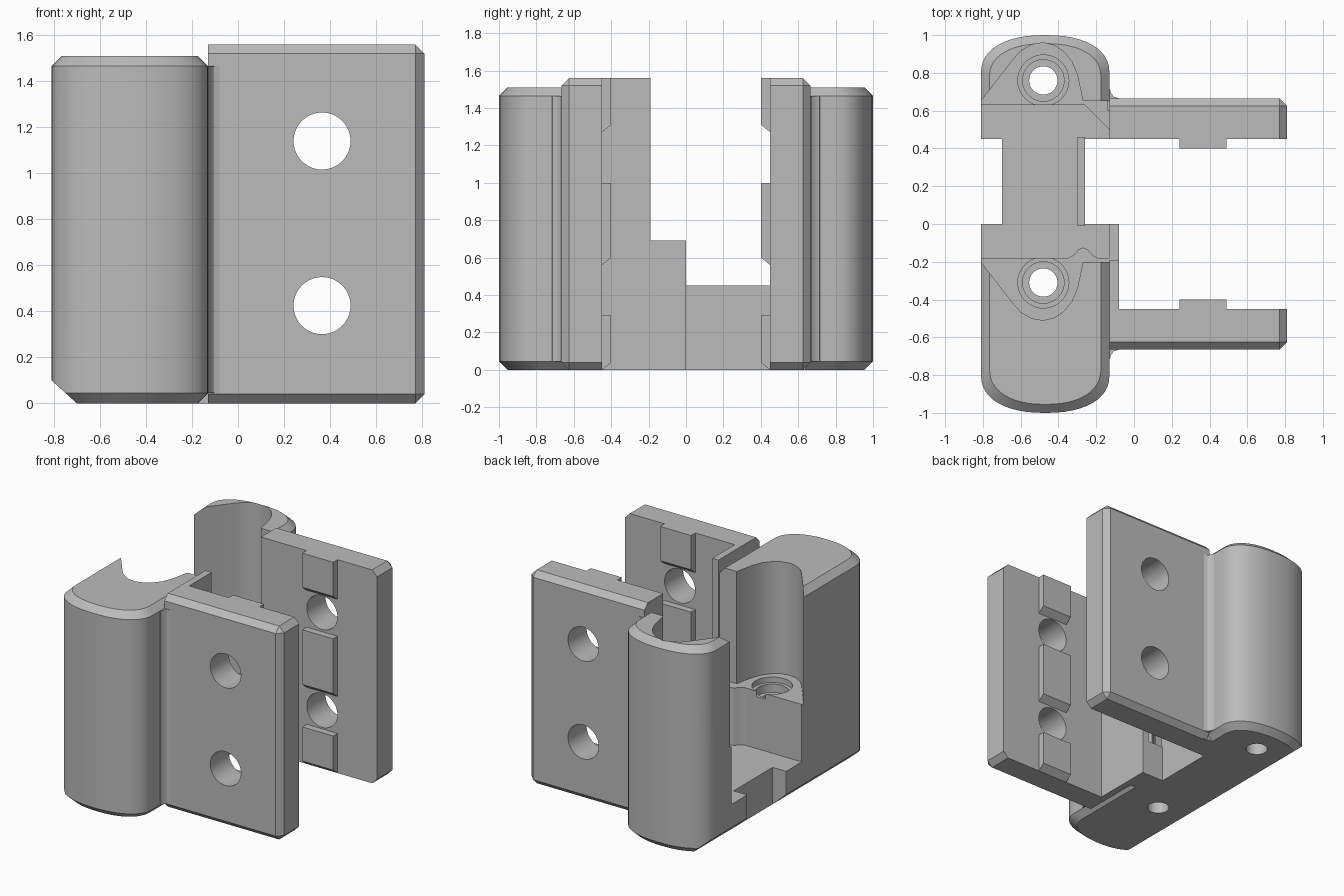
import bpy, bmesh, math
from mathutils import Vector

cube = bpy.data.objects.get("Cube")
if cube:
    bpy.data.objects.remove(cube, do_unlink=True)

grey = bpy.data.materials.new("plain grey")
grey.use_nodes = True
colour = (0.5, 0.5, 0.5, 1)
grey.diffuse_color = colour
grey.node_tree.nodes["Principled BSDF"].inputs["Base Color"].default_value = colour

CX = -0.47      # centre line of the two rounded posts
HALF = 0.34     # half width of a post
TOP = 1.51      # post height
PLATE_TOP = 1.56
SEAT = 0.69     # screw seat height
FLOOR = 0.27
CH = 0.045      # chamfer


def finish(name, bm):
    bmesh.ops.recalc_face_normals(bm, faces=bm.faces)
    mesh = bpy.data.meshes.new(name)
    bm.to_mesh(mesh)
    bm.free()
    mesh.materials.append(grey)
    ob = bpy.data.objects.new(name, mesh)
    bpy.context.collection.objects.link(ob)
    return ob


def loft(rings):
    """Solid from matching rings of 3D points."""
    bm = bmesh.new()
    rows = [[bm.verts.new(p) for p in ring] for ring in rings]
    n = len(rows[0])
    for a, b in zip(rows, rows[1:]):
        for i in range(n):
            j = (i + 1) % n
            bm.faces.new((a[i], a[j], b[j], b[i]))
    bm.faces.new(rows[0])
    bm.faces.new(rows[-1])
    bmesh.ops.recalc_face_normals(bm, faces=bm.faces)
    return bm


def prism(pts, z0, z1):
    return loft([[(x, y, z) for x, y in pts] for z in (z0, z1)])


def box(x0, x1, y0, y1, z0, z1):
    return prism([(x0, y0), (x1, y0), (x1, y1), (x0, y1)], z0, z1)


def disc(x, y, r, n=40):
    return [(x + r * math.cos(i * math.tau / n), y + r * math.sin(i * math.tau / n))
            for i in range(n)]


def slant(bm):
    """Wide chamfer under the outer side."""
    bmesh.ops.recalc_face_normals(bm, faces=bm.faces)
    cut = bmesh.ops.bisect_plane(
        bm, geom=bm.verts[:] + bm.edges[:] + bm.faces[:], dist=1e-5,
        plane_co=(-0.7, 0, 0), plane_no=Vector((-0.1, 0, -0.11)).normalized(),
        clear_outer=True)
    bmesh.ops.holes_fill(bm, edges=[e for e in bm.edges if e.is_boundary], sides=0)
    return bm


def carve(ob, cutters):
    for bm in cutters:
        c = finish("cutter", bm)
        c.hide_render = True
        mod = ob.modifiers.new("cut", "BOOLEAN")
        mod.operation, mod.solver, mod.object = "DIFFERENCE", "EXACT", c
        deps = bpy.context.evaluated_depsgraph_get()
        mesh = bpy.data.meshes.new_from_object(ob.evaluated_get(deps))
        ob.modifiers.clear()
        ob.data = mesh
        bpy.data.objects.remove(c, do_unlink=True)


def post(name, edge, s):
    """Rounded post with a scooped recess and a stepped screw hole."""
    depth = 1 - abs(edge)
    straight = depth - 0.2
    outline = [(-HALF, 0)]
    for i in range(25):
        a = math.pi * (1 - i / 24)
        c, d = math.cos(a), max(math.sin(a), 0)
        outline.append((HALF * math.copysign(abs(c) ** 0.88, c), straight + 0.2 * d ** 0.88))
    outline.append((HALF, 0))

    def ring(z, inset):
        kx, kv = 1 - inset / HALF, 1 - inset / depth
        return [(CX + x * kx, edge + s * v * kv, z) for x, v in outline]

    ob = finish(name, slant(loft([ring(0, CH), ring(CH, 0), ring(TOP - CH, 0), ring(TOP, CH)])))
    scoop = [(-0.9, -0.1), (-0.815, 0.015), (-0.64, 0.24), (-0.6, 0.285), (-0.54, 0.32),
             (-0.48, 0.33), (-0.42, 0.315), (-0.37, 0.28), (-0.33, 0.23), (-0.3, 0.16),
             (-0.27, 0.02), (-0.1, 0.02), (-0.1, -0.1)]
    hy = edge + s * 0.13
    carve(ob, [prism([(x, edge + s * v) for x, v in scoop], SEAT, 2),
               prism(disc(-0.48, hy, 0.135), SEAT - 0.04, 0.8),
               prism(disc(-0.48, hy, 0.11), SEAT - 0.1, 0.8),
               prism(disc(-0.48, hy, 0.075), -0.1, 0.8)])


def plate(name, s):
    """Clamp plate with chamfered outer edges and two bolt holes."""
    lo, hi = sorted((s * 0.45, s * 0.665))
    bm = box(-0.13, 0.81, lo, hi, 0, PLATE_TOP)
    picked = []
    for e in bm.edges:
        m = (e.verts[0].co + e.verts[1].co) / 2
        outer, end = abs(m.y) > 0.66, m.x > 0.8
        cap = m.z < 0.01 or m.z > PLATE_TOP - 0.01
        if (outer and (end or cap)) or (end and cap):
            picked.append(e)
    bmesh.ops.bevel(bm, geom=picked, offset=0.04, segments=1, affect="EDGES")
    ob = finish(name, bm)
    bores = []
    for z in (0.425, 1.14):
        ring = disc(0.365, z, 0.124)
        bores.append(loft([[(x, y, h) for x, h in ring] for y in (lo - 0.1, hi + 0.1)]))
    carve(ob, bores)


def pad(name, s, z0, z1):
    """Raised grip pad with a sloping underside."""
    side = [(0.46, z0), (0.45, z0), (0.4, z0 + 0.04), (0.4, z1), (0.46, z1)]
    finish(name, loft([[(x, s * y, z) for y, z in side] for x in (0.24, 0.49)]))


def fillet(name, s):
    pts = [(-0.14, 0.6), (-0.14, 0.72), (-0.128, 0.715), (-0.12, 0.69),
           (-0.105, 0.673), (-0.08, 0.665), (-0.08, 0.6)]
    finish(name, prism([(x, s * y) for x, y in pts], CH, TOP - CH))


# Posts, plates, pads and the small fillets between them
post("front_post", -0.18, -1)
post("back_post", 0.63, 1)
for label, s in (("front", -1), ("back", 1)):
    plate(label + "_plate", s)
    fillet(label + "_fillet", s)
    for part, z0, z1 in (("lower", 0, 0.29), ("middle", 0.56, 1.0), ("upper", 1.27, PLATE_TOP)):
        pad(label + "_" + part + "_pad", s, z0, z1)

# Inner wall of the front half, tall then low
finish("front_inner_wall", box(-0.13, -0.08, -0.5, -0.19, 0, PLATE_TOP))
finish("low_inner_wall", box(-0.13, -0.08, -0.19, 0, 0, SEAT))

# Bridge between the posts
finish("front_base", slant(box(-0.81, -0.08, -0.18, 0, 0, FLOOR)))
finish("bridge", box(-0.70, -0.26, -0.01, 0.46, 0, FLOOR))
finish("bridge_rib", box(-0.30, -0.26, -0.01, 0.46, 0, 0.45))
finish("back_base", slant(box(-0.81, -0.10, 0.45, 0.63, 0, FLOOR)))

# Seat details: rounded key at the front, corner gusset at the back
key = [(-0.35, -0.19), (-0.35, -0.18), (-0.32, -0.165), (-0.295, -0.135), (-0.27, -0.125),
       (-0.245, -0.135), (-0.22, -0.165), (-0.19, -0.18), (-0.13, -0.18), (-0.13, -0.19)]
finish("seat_key", prism(key, 0, SEAT))
finish("seat_gusset", prism([(-0.26, 0.63), (-0.13, 0.5), (-0.13, 0.64), (-0.26, 0.64)], 0, SEAT))

# Smooth curved faces, keep edges crisp
bpy.ops.object.select_all(action="DESELECT")
for ob in bpy.context.collection.objects:
    if ob.type == "MESH" and ob.data.materials and ob.data.materials[0] == grey:
        ob.select_set(True)
        bpy.context.view_layer.objects.active = ob
bpy.ops.object.shade_smooth_by_angle(angle=math.radians(25))
